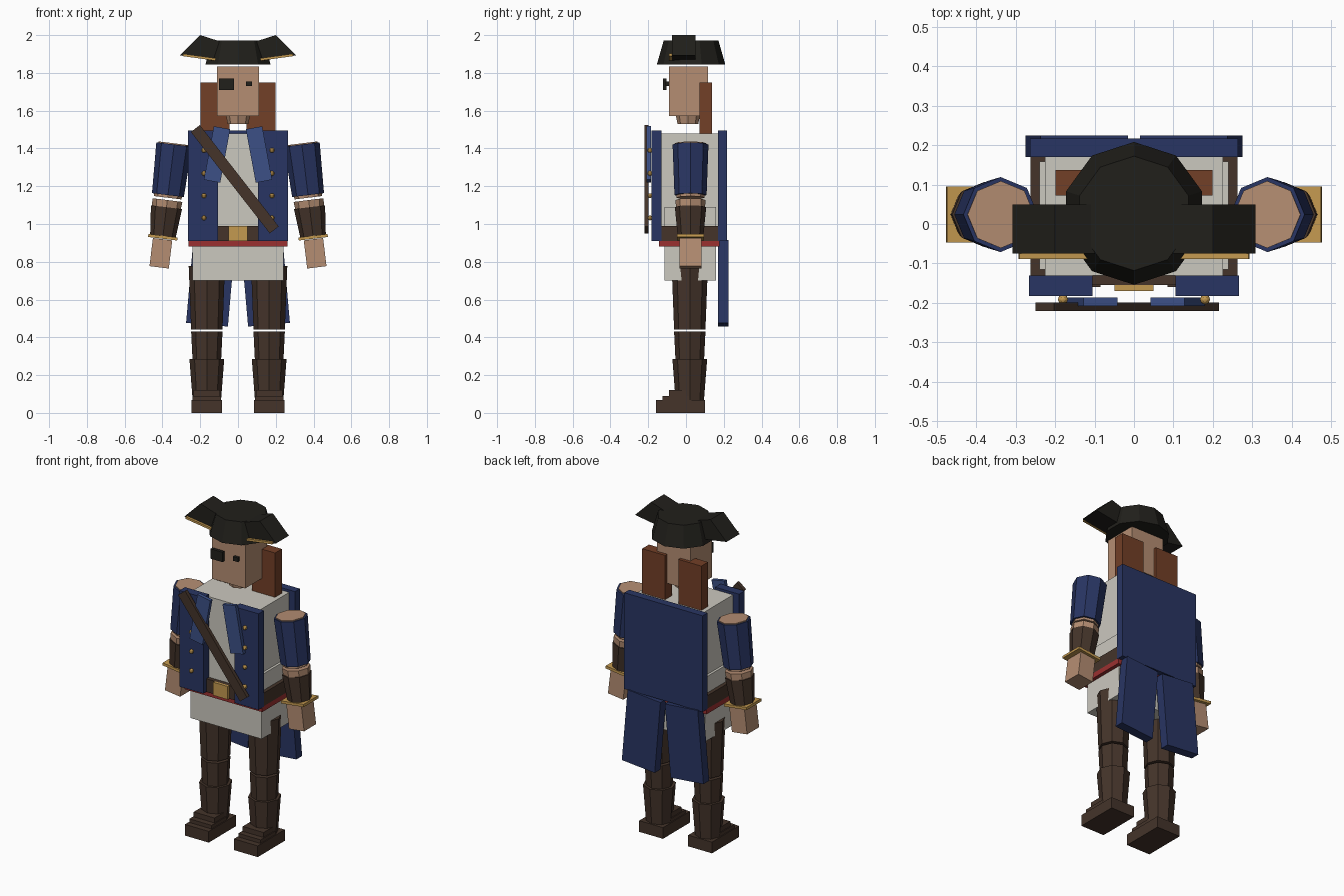
import bpy, bmesh
from math import radians, sin, cos

if "Cube" in bpy.data.objects:
    bpy.data.objects.remove(bpy.data.objects["Cube"])

COLOURS = {
    "navy": (0.022, 0.036, 0.125), "lapel_blue": (0.045, 0.08, 0.24),
    "skin": (0.46, 0.27, 0.17), "linen": (0.60, 0.58, 0.52),
    "leather": (0.058, 0.034, 0.023), "auburn": (0.17, 0.05, 0.02),
    "red": (0.33, 0.03, 0.03), "gold": (0.55, 0.32, 0.08),
    "black": (0.015, 0.014, 0.011),
}
MATS = {}
for key, col in COLOURS.items():
    MATS[key] = bpy.data.materials.new(key)
    MATS[key].diffuse_color = (*col, 1)


def finish(name, mat):
    ob = bpy.context.object
    ob.name = name
    ob.data.materials.append(MATS[mat])
    return ob


def box(name, mat, x, y, z, tilt=0):
    """Box from (min, max) ranges, tilted about y in degrees."""
    lo, hi = zip(x, y, z)
    bpy.ops.mesh.primitive_cube_add(
        size=1, location=[(a + b) / 2 for a, b in zip(lo, hi)],
        rotation=(0, radians(tilt), 0))
    ob = finish(name, mat)
    ob.scale = [b - a for a, b in zip(lo, hi)]
    return ob


def cbox(name, mat, c, size, tilt=0):
    return box(name, mat, *[(a - s / 2, a + s / 2) for a, s in zip(c, size)], tilt)


def pair_box(name, mat, x, y, z):
    box(name + "_right", mat, x, y, z)
    box(name + "_left", mat, (-x[1], -x[0]), y, z)


def cone(name, mat, c, r_low, r_top, h, tilt=0, sides=8):
    bpy.ops.mesh.primitive_cone_add(
        vertices=sides, radius1=r_low, radius2=r_top, depth=h,
        location=c, rotation=(0, radians(tilt), 0))
    return finish(name, mat)


def prism(name, mat, profile, y0, y1):
    """Extrude an (x, z) outline along y."""
    bm = bmesh.new()
    face = bm.faces.new([bm.verts.new((x, y0, z)) for x, z in profile])
    new = bmesh.ops.extrude_face_region(bm, geom=[face])["geom"]
    verts = [v for v in new if isinstance(v, bmesh.types.BMVert)]
    bmesh.ops.translate(bm, verts=verts, vec=(0, y1 - y0, 0))
    bmesh.ops.recalc_face_normals(bm, faces=bm.faces)
    me = bpy.data.meshes.new(name)
    bm.to_mesh(me)
    bm.free()
    ob = bpy.data.objects.new(name, me)
    me.materials.append(MATS[mat])
    bpy.context.collection.objects.link(ob)


# Torso and waist
box("shirt", "linen", (-.225, .225), (-.13, .172), (.90, 1.48))
box("shirt_skirt", "linen", (-.24, .24), (-.115, .158), (.70, 1.09))
box("belt", "leather", (-.262, .262), (-.155, .172), (.91, .99))
box("sash", "red", (-.262, .262), (-.142, .178), (.88, .912))
box("buckle", "gold", (-.05, .05), (-.17, -.145), (.91, .99))

# Coat body
pair_box("coat_front", "navy", (.105, .266), (-.183, -.13), (.91, 1.495))
box("coat_back", "navy", (-.264, .264), (.17, .217), (.91, 1.495))

# Shoulder strap
cbox("strap", "leather", (-.017, -.21, 1.237), (.06, .022, .68), -37.9)

# Head, hair and face
cone("neck", "skin", (0, .01, 1.56), .055, .067, .06)
box("head", "skin", (-.112, .112), (-.09, .117), (1.573, 1.835))
pair_box("hair", "auburn", (.045, .199), (.072, .137), (1.47, 1.75))
box("eye_patch", "black", (-.1, -.02), (-.122, -.103), (1.71, 1.77))
box("eye", "black", (.042, .074), (-.108, -.088), (1.73, 1.755))

# Hat
cone("hat_crown", "black", (0, .027, 1.908), .181, .145, .126, sides=10)

ARM_TILT = 7
ARM_Y = .024


def on_arm(s, z):
    """Point on the outward-leaning arm axis at height z."""
    return (s * (.338 + (1.422 - z) * .122), ARM_Y, z)


for s, side in ((1, "right"), (-1, "left")):
    n = lambda part: f"{part}_{side}"
    t = -s * ARM_TILT

    # Hat flap and its gold edge
    prism(n("hat_flap"), "black",
          [(s * .2, 2.0), (s * .308, 1.893), (s * .13, 1.865), (s * .09, 1.965)],
          -.075, .05)
    cbox(n("hat_trim"), "gold", (s * .205, -.082, 1.883), (.175, .014, .013), -8 * s)

    # Lapel, coat tail and buttons
    cbox(n("lapel"), "lapel_blue", (s * .111, -.197, 1.368), (.088, .022, .288), -10.5 * s)
    cbox(n("coat_tail"), "navy", (s * .145, .197, .686), (.222, .055, .44), -5 * s)
    for i, z in enumerate((1.39, 1.268, 1.15, 1.032)):
        bpy.ops.mesh.primitive_uv_sphere_add(
            segments=8, ring_count=6, radius=.013, location=(s * .18, -.191, z))
        finish(n(f"button_{i}"), "gold")

    # Arm
    cone(n("upper_arm"), "skin", on_arm(s, 1.283), .074, .085, .29, t)
    cone(n("sleeve"), "navy", on_arm(s, 1.287), .085, .095, .27, t)
    cone(n("forearm"), "skin", on_arm(s, 1.025), .062, .08, .205, t)
    cone(n("bracer"), "leather", on_arm(s, 1.012), .068, .083, .155, t)
    cbox(n("bracer_band"), "gold", on_arm(s, .93), (.155, .142, .016), t)
    cbox(n("hand"), "skin", on_arm(s, .845), (.103, .115, .15), t)

    # Leg
    x = s * .165
    cone(n("thigh"), "leather", (x, .02, .61), .083, .096, .335)
    cone(n("calf"), "leather", (x, .02, .255), .066, .083, .35)
    cone(n("boot_shaft"), "leather", (x, .02, .175), .075, .092, .22)

    # Foot and stepped instep
    for part, w, y0, y1, z0, z1 in (("shoe", .16, -.16, .10, 0, .068),
                                    ("instep", .15, -.125, .02, .06, .09),
                                    ("boot_tongue", .14, -.09, .02, .08, .12)):
        box(n(part), "leather", (x - w / 2, x + w / 2), (y0, y1), (z0, z1))

for m in bpy.data.materials:
    if m.users and not m.is_grease_pencil:
        m.use_nodes = True
        m.node_tree.nodes["Principled BSDF"].inputs["Base Color"].default_value = m.diffuse_color
